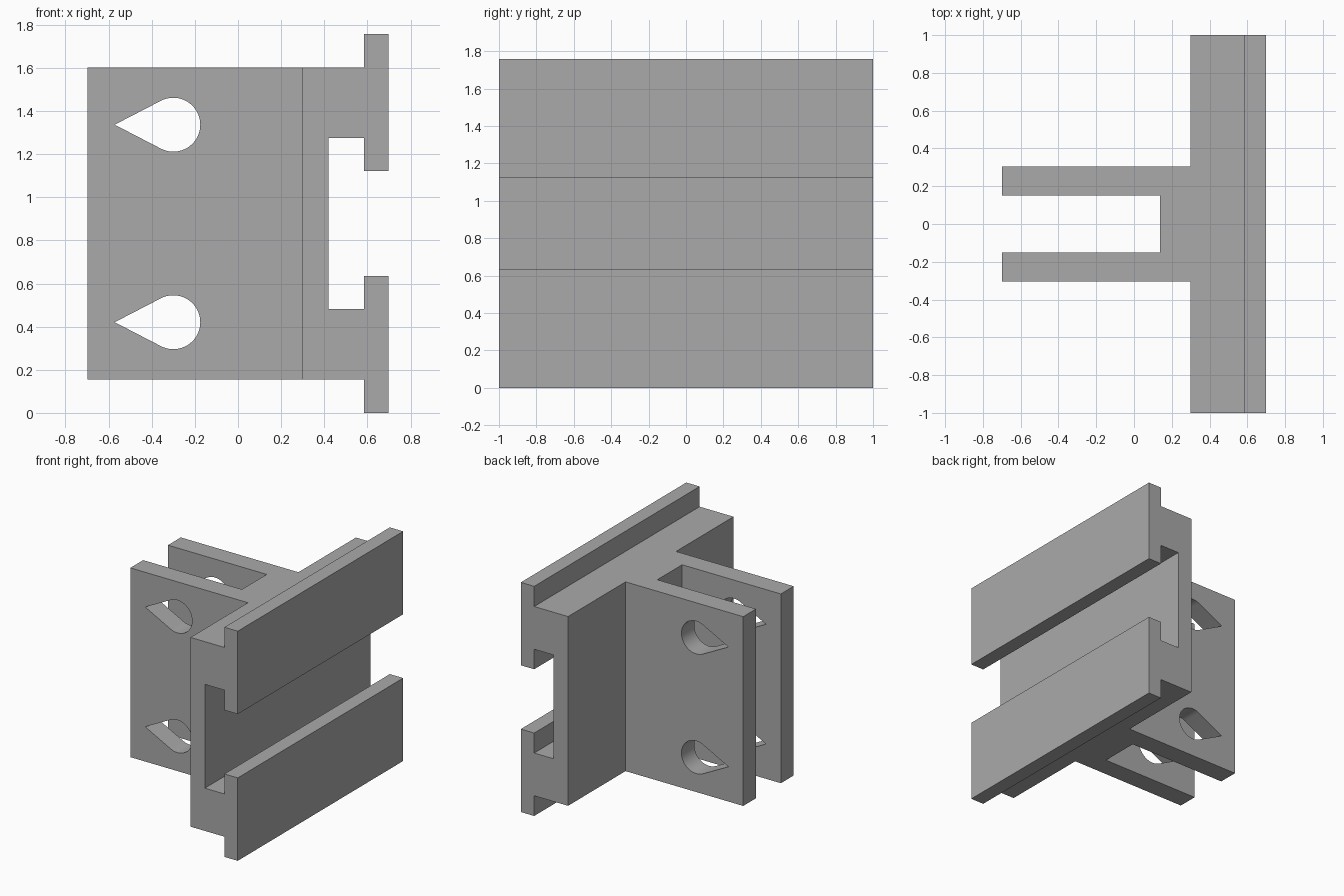
import bpy, bmesh, math
from mathutils import Vector

cube = bpy.data.objects.get("Cube")
if cube:
    bpy.data.objects.remove(cube, do_unlink=True)

grey = bpy.data.materials.new("plain grey")
grey.use_nodes = True
grey.diffuse_color = (0.4, 0.4, 0.4, 1)
grey.node_tree.nodes["Principled BSDF"].inputs["Base Color"].default_value = (0.4, 0.4, 0.4, 1)

HEIGHT = 1.757
MID = HEIGHT / 2


def prism(name, points, sweep):
    """Closed solid made by sweeping a flat outline along a vector."""
    bm = bmesh.new()
    face = bm.faces.new([bm.verts.new(p) for p in points])
    moved = bmesh.ops.extrude_face_region(bm, geom=[face])["geom"]
    bmesh.ops.translate(bm, vec=Vector(sweep),
                        verts=[v for v in moved if isinstance(v, bmesh.types.BMVert)])
    bmesh.ops.recalc_face_normals(bm, faces=bm.faces)
    mesh = bpy.data.meshes.new(name)
    bm.to_mesh(mesh)
    bm.free()
    mesh.materials.append(grey)
    obj = bpy.data.objects.new(name, mesh)
    bpy.context.collection.objects.link(obj)
    return obj


def combine(target, tool, operation):
    """Apply a boolean and discard the tool."""
    mod = target.modifiers.new(operation, "BOOLEAN")
    mod.operation, mod.object, mod.solver = operation, tool, "EXACT"
    bpy.context.view_layer.objects.active = target
    bpy.ops.object.modifier_apply(modifier=mod.name)
    bpy.data.objects.remove(tool, do_unlink=True)


# Slotted rail: half profile (x, distance from middle height), mirrored in z
half = [(0.42, 0.397), (0.585, 0.397), (0.585, 0.244), (0.698, 0.244),
        (0.698, MID), (0.585, MID), (0.585, 0.724), (0.298, 0.724)]
outline = [(x, -1, MID + h) for x, h in half]
outline += [(x, -1, MID - h) for x, h in reversed(half)]
bracket = prism("slotted_bracket", outline, (0, 2, 0))

# Twin mounting arms: U-shaped plan, rooted inside the rail wall
arm = [(0.36, 0.305), (-0.698, 0.305), (-0.698, 0.15), (0.138, 0.15)]
plan = [(x, y, MID - 0.724) for x, y in arm]
plan += [(x, -y, MID - 0.724) for x, y in reversed(arm)]
combine(bracket, prism("mounting_arms", plan, (0, 0, 1.448)), "UNION")

# Teardrop holes through both arms, pointed away from the rail
RADIUS, TIP, CENTRE = 0.125, 0.272, -0.3
limit = math.pi - math.acos(RADIUS / TIP)
for z in (MID - 0.458, MID + 0.458):
    drop = [(CENTRE - TIP, -0.5, z)]
    for i in range(41):
        a = limit * (i / 20 - 1)
        drop.append((CENTRE + RADIUS * math.cos(a), -0.5, z + RADIUS * math.sin(a)))
    combine(bracket, prism("hole_cutter", drop, (0, 1, 0)), "DIFFERENCE")

# Smooth hole walls, crisp edges elsewhere
bpy.ops.object.select_all(action="DESELECT")
bracket.select_set(True)
bpy.context.view_layer.objects.active = bracket
bpy.ops.object.shade_smooth_by_angle(angle=math.radians(25))
